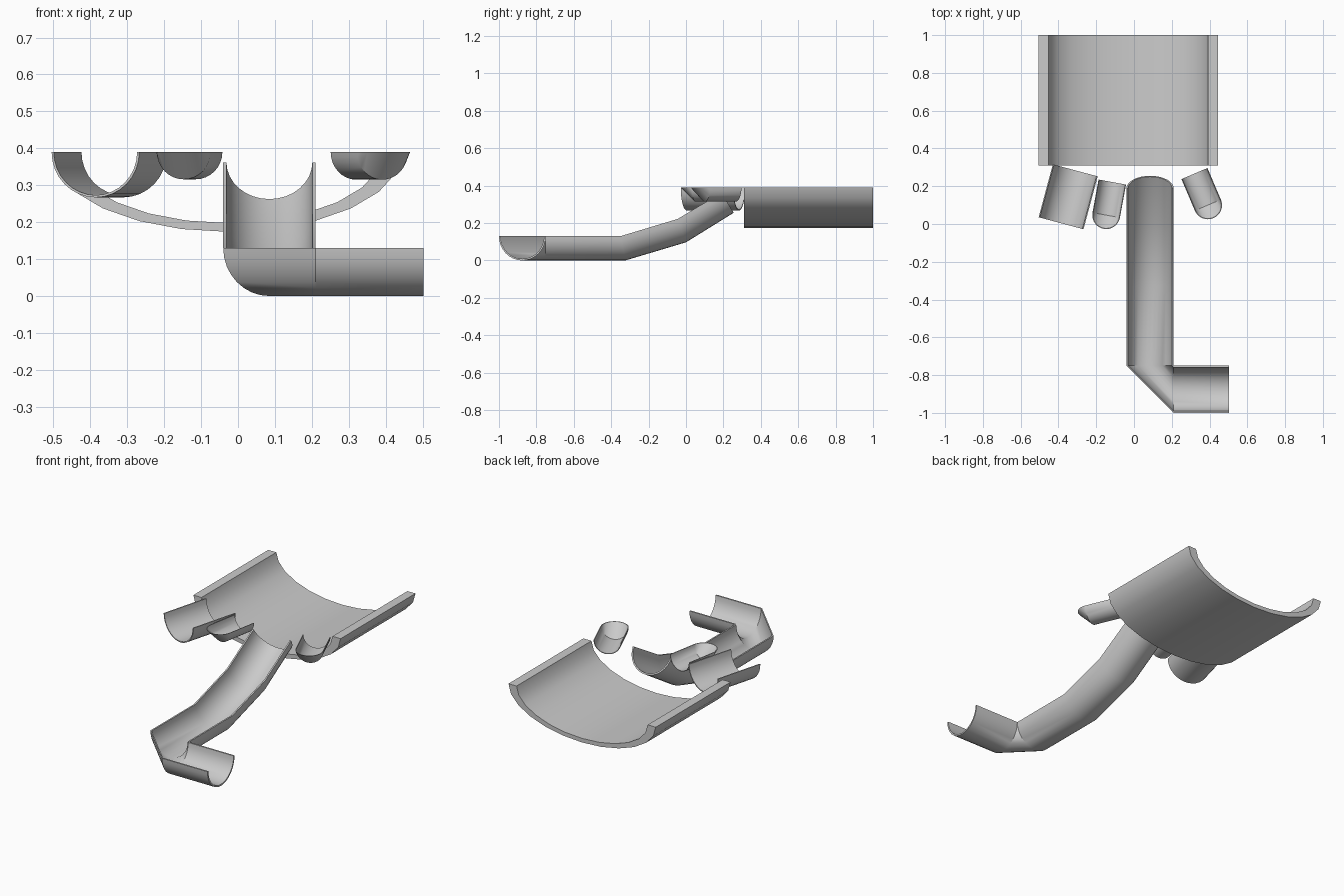
import bpy, bmesh
from math import sin, cos, pi
from mathutils import Vector

if "Cube" in bpy.data.objects:
    bpy.data.objects.remove(bpy.data.objects["Cube"])


def trough(name, sections, inner, segs=16):
    """Loft open half-round sections (rim centre, half-width vector, depth vector) into a thick shell."""
    bm = bmesh.new()
    rings = []
    for c, side, down in sections:
        c, side, down = Vector(c), Vector(side), Vector(down)
        arc = [side * cos(pi * i / segs) + down * sin(pi * i / segs) for i in range(segs + 1)]
        pts = [c + p for p in arc] + [c + p * inner for p in reversed(arc)]
        rings.append([bm.verts.new(p) for p in pts])
    n = 2 * (segs + 1)
    for a, b in zip(rings, rings[1:]):
        for i in range(n):
            j = (i + 1) % n
            bm.faces.new((a[i], a[j], b[j], b[i]))
    for ring in (rings[0], rings[-1]):
        for i in range(segs):
            bm.faces.new((ring[i], ring[i + 1], ring[n - 2 - i], ring[n - 1 - i]))
    bmesh.ops.remove_doubles(bm, verts=bm.verts, dist=0.0005)
    bmesh.ops.recalc_face_normals(bm, faces=bm.faces)
    mesh = bpy.data.meshes.new(name)
    bm.to_mesh(mesh)
    bm.free()
    ob = bpy.data.objects.new(name, mesh)
    bpy.context.collection.objects.link(ob)
    bpy.ops.object.select_all(action='DESELECT')
    ob.select_set(True)
    bpy.context.view_layer.objects.active = ob
    bpy.ops.object.shade_smooth_by_angle(angle=pi / 6)
    return ob


def straight(name, back, front, r, top, inner, scoop=False):
    """Half pipe between two plan points; a scoop gets a sloped, rounded front end."""
    b, f = Vector((*back, top)), Vector((*front, top))
    d = (f - b).normalized()
    side, down = Vector((-d.y, d.x, 0)) * r, Vector((0, 0, -r))
    secs = [(b, side, down), (f, side, down)]
    if scoop:
        secs.append((f, side, d * r))
    return trough(name, secs, inner)


# Wide shallow basin at the back
trough("wide_basin", [((-0.03, y, 0.39), (0.475, 0, 0), (0, 0, -0.216)) for y in (0.31, 1.0)],
       inner=0.89, segs=12)

# Long channel: side outlet, bevelled corner, flat run, two rising runs
trough("main_channel", [
    ((0.503, -0.875, 0.13), (0, 0.125, 0), (0, 0, -0.13)),
    ((0.21, -0.875, 0.13), (0, 0.125, 0), (0, 0, -0.13)),
    ((0.085, -0.75, 0.13), (0.125, 0, 0), (0, 0, -0.13)),
    ((0.085, -0.35, 0.13), (0.125, 0, 0), (0, 0.025, -0.13)),
    ((0.085, -0.045, 0.222), (0.125, 0, 0), (0, 0.045, -0.125)),
    ((0.085, 0.19, 0.362), (0.125, 0, 0), (0, 0.065, -0.107)),
], inner=0.93)

# Small side troughs
straight("left_half_pipe", (-0.311, 0.284), (-0.386, 0.004), 0.123, 0.39, 0.95)
straight("left_scoop", (-0.115, 0.222), (-0.147, 0.047), 0.074, 0.39, 0.95, scoop=True)
straight("right_scoop", (0.32, 0.267), (0.391, 0.1), 0.075, 0.39, 0.95, scoop=True)
